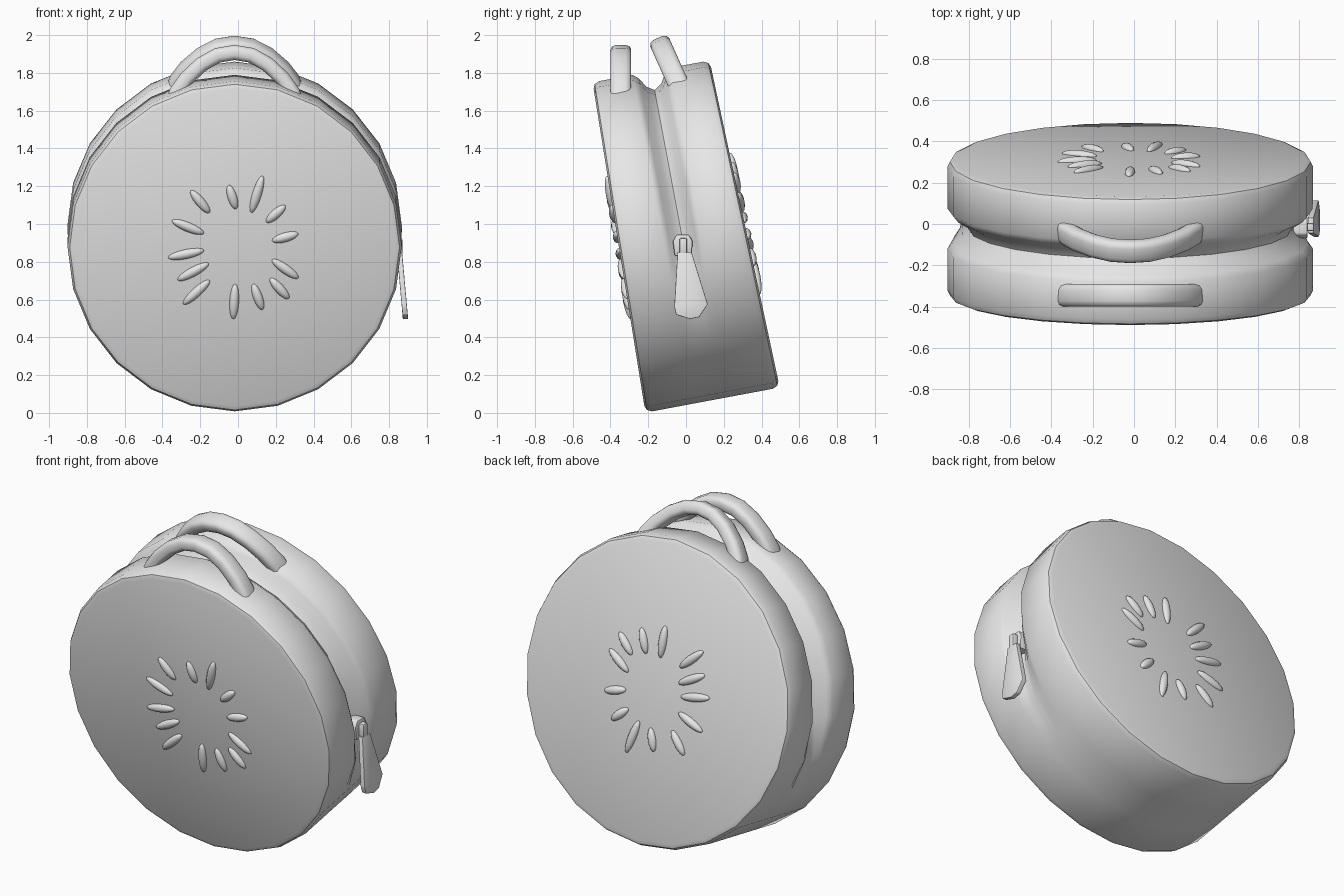
import bpy, bmesh, math
from mathutils import Vector, Matrix

if "Cube" in bpy.data.objects:
    bpy.data.objects.remove(bpy.data.objects["Cube"])

grey = bpy.data.materials.new("light_grey")
grey.diffuse_color = (0.8, 0.8, 0.8, 1)
grey.use_nodes = True
grey.node_tree.nodes["Principled BSDF"].inputs["Base Color"].default_value = grey.diffuse_color

SIDES, R = 24, 0.885
# Leaning frame of the bag: local y is the disc axis
FRAME = Matrix.Translation((-0.018, -0.022, 0.938)) @ Matrix.Rotation(math.radians(10.6), 4, 'X')


def finish(name, bm, matrix=Matrix(), angle=40):
    bmesh.ops.recalc_face_normals(bm, faces=bm.faces)
    me = bpy.data.meshes.new(name)
    bm.to_mesh(me)
    bm.free()
    me.transform(matrix)
    me.materials.append(grey)
    ob = bpy.data.objects.new(name, me)
    bpy.context.collection.objects.link(ob)
    bpy.ops.object.select_all(action='DESELECT')
    ob.select_set(True)
    bpy.context.view_layer.objects.active = ob
    bpy.ops.object.shade_smooth_by_angle(angle=math.radians(angle))
    return ob


def skin(bm, rings):
    """Bridge closed rings of points and cap both ends."""
    vs = [[bm.verts.new(p) for p in ring] for ring in rings]
    n = len(vs[0])
    for a, b in zip(vs, vs[1:]):
        for i in range(n):
            bm.faces.new((a[i], a[(i + 1) % n], b[(i + 1) % n], b[i]))
    bm.faces.new(vs[0])
    bm.faces.new(vs[-1])


def half_depth(v):
    """The disc is slightly thicker towards the bottom."""
    return 0.3385 - 0.0225 * v / R


# Bag body: (inset from the end face, radius drop) then (distance from seam, groove weight)
rim = [(0, 0.035), (0.01, 0.012), (0.035, 0)]
groove = [(0.1, 0), (0.07, 0.25), (0.04, 0.75)]


def body_ring(side, kind, a, b):
    pts = []
    for i in range(SIDES):
        th = 2 * math.pi * i / SIDES
        v = R * math.sin(th)
        if kind == "rim":
            r, y = R - b, side * (half_depth(v) - a)
        else:
            fade = min(1, max(0, (v + 0.36) / 0.3))   # seam groove dies out low on the sides
            r, y = R - 0.1 * b * fade * fade * (3 - 2 * fade), side * a
        pts.append((r * math.cos(th), y, r * math.sin(th)))
    return pts


bm = bmesh.new()
front_half = [("rim", a, b) for a, b in rim] + [("groove", a, b) for a, b in groove]
skin(bm, [body_ring(-1, *p) for p in front_half] + [body_ring(1, "groove", 0, 1)]
     + [body_ring(1, *p) for p in reversed(front_half)])
finish("bag_body", bm, FRAME)


# Carry handles: rounded strap swept along an arch
half_arch = [(0.335, -0.06), (0.305, 0.02), (0.255, 0.09), (0.175, 0.165), (0.09, 0.213)]
arch = [Vector((-x, 0, z)) for x, z in half_arch] + [Vector((0, 0, 0.228))] \
     + [Vector((x, 0, z)) for x, z in reversed(half_arch)]


def handle(name, y, z, lean):
    rings = []
    for i, p in enumerate(arch):
        d = (arch[min(i + 1, len(arch) - 1)] - arch[max(i - 1, 0)]).normalized()
        n = Vector((-d.z, 0, d.x))
        ring = []
        for k in range(12):
            a = 2 * math.pi * (k + 0.5) / 12
            c, s = math.cos(a), math.sin(a)
            ring.append(p + Vector((0, 1, 0)) * 0.056 * math.copysign(abs(c) ** 0.55, c)
                        + n * 0.041 * math.copysign(abs(s) ** 0.7, s))
        rings.append(ring)
    b = bmesh.new()
    skin(b, rings)
    finish(name, b, Matrix.Translation((-0.018, y, z))
           @ Matrix.Rotation(math.radians(lean), 4, 'X'), 50)


handle("front_handle", -0.345, 1.68, 0)
handle("back_handle", -0.04, 1.74, 24)

# Seeds on both faces: two end points each (x, height from face centre)
seeds = [(-.25, .305, -.15, .185), (-.05, .335, -.01, .205), (.13, .385, .07, .185),
         (.25, .225, .15, .135), (.32, .075, .18, .035), (.32, -.165, .18, -.065),
         (.27, -.275, .17, -.165), (.13, -.335, .08, -.195), (-.025, -.385, -.015, -.195),
         (-.29, -.305, -.15, -.175), (-.32, -.175, -.155, -.085), (-.37, -.055, -.18, -.015),
         (-.35, .145, -.18, .075)]
for name, side in (("front_seeds", -1), ("back_seeds", 1)):
    bm = bmesh.new()
    for x0, z0, x1, z1 in seeds:
        z0, z1 = -side * z0, -side * z1               # back pattern is upside down
        x, v = (x0 + x1) / 2 + 0.018, (z0 + z1) / 2
        length, ang = math.hypot(x1 - x0, z1 - z0), math.atan2(z1 - z0, x1 - x0)
        m = (Matrix.Translation((x, side * half_depth(v), v)) @ Matrix.Rotation(-ang, 4, 'Y')
             @ Matrix.Diagonal((length / 2, 0.024, 0.026, 1)) @ Matrix.Rotation(math.pi / 2, 4, 'Y'))
        bmesh.ops.create_uvsphere(bm, u_segments=10, v_segments=8, radius=1, matrix=m)
    finish(name, bm, FRAME, 60)


# Zip parts: flat outlines in y, z given thickness in x
def plate(name, outline, x_of, thick, bevel):
    b = bmesh.new()
    skin(b, [[(x_of(z) + o, y, z) for y, z in outline] for o in (-thick / 2, thick / 2)])
    bmesh.ops.bevel(b, geom=b.edges[:], offset=bevel, segments=2, affect='EDGES', profile=0.5)
    finish(name, b, angle=30)


plate("zip_pull", [(-.045, .85), (-.062, .56), (-.052, .52), (.02, .497), (.07, .507), (.115, .575),
                   (.03, .85)], lambda z: 0.855 + (0.85 - z) * 0.09, 0.028, 0.004)
plate("zip_slider", [(-.06, .83), (-.07, .91), (-.05, .945), (.015, .945), (.035, .91), (.03, .83)],
      lambda z: 0.805, 0.07, 0.008)
# Bridge loop on the slider that holds the pull
plate("zip_bridge", [(-.035, .84), (-.035, .925), (.005, .925), (.005, .84)],
      lambda z: 0.85, 0.04, 0.008)
